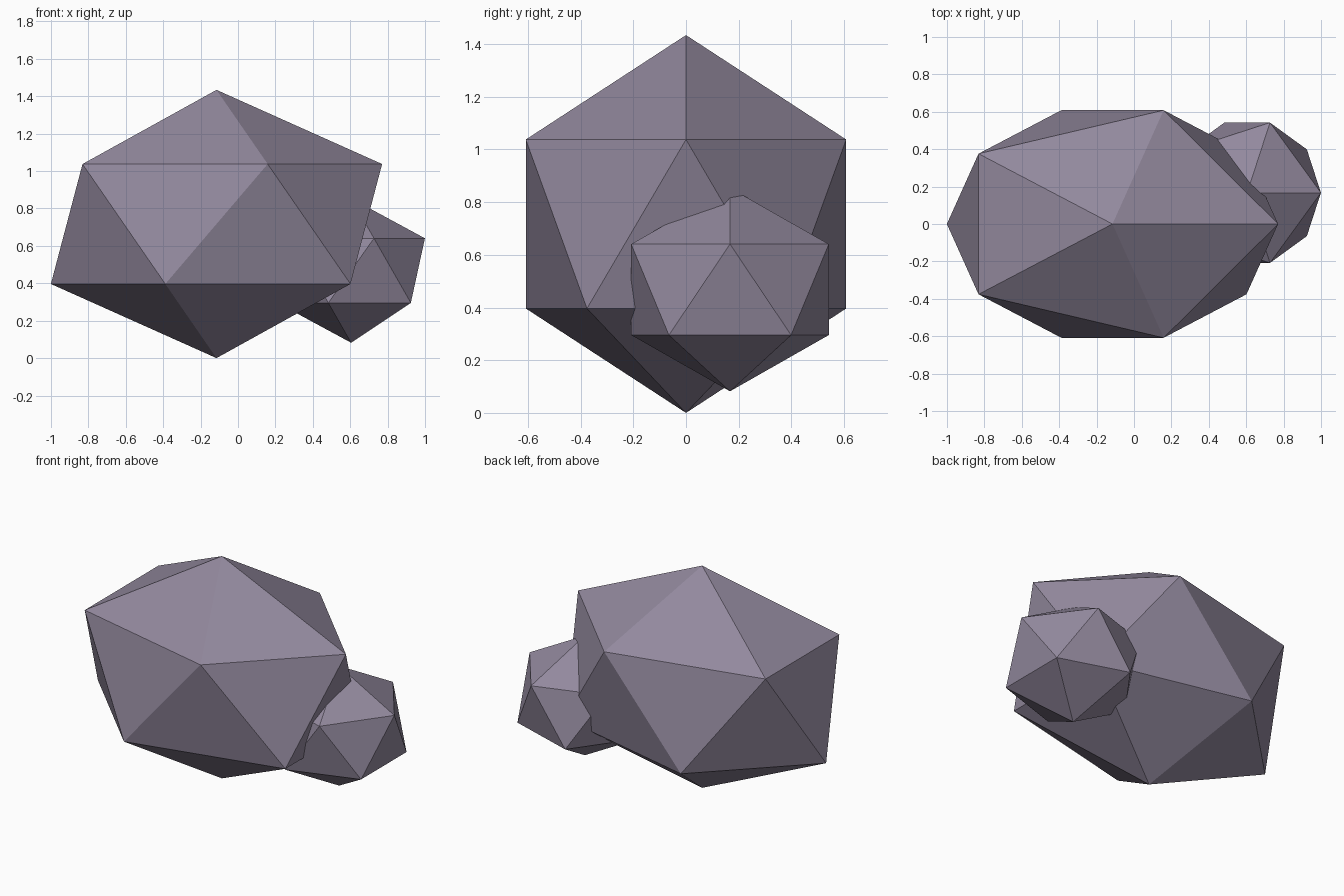
import bpy

if "Cube" in bpy.data.objects:
    bpy.data.objects.remove(bpy.data.objects["Cube"])

# Shared stone colour
stone = bpy.data.materials.new("stone")
stone.diffuse_color = (0.29, 0.25, 0.34, 1.0)
stone.use_nodes = True
stone.node_tree.nodes["Principled BSDF"].inputs["Base Color"].default_value = stone.diffuse_color


def rock(name, centre, radii):
    """Flat-faced icosahedron stretched to three radii."""
    bpy.ops.mesh.primitive_ico_sphere_add(subdivisions=1, radius=1, location=centre)
    obj = bpy.context.object
    obj.name = name
    obj.scale = radii
    bpy.ops.object.transform_apply(location=False, rotation=False, scale=True)
    bpy.ops.object.shade_flat()
    obj.data.materials.append(stone)
    return obj


# Main boulder and the small stone sunk into its right side
rock("large_rock", (-0.115, 0, 0.717), (0.99, 0.715, 0.717))
rock("small_rock", (0.605, 0.167, 0.468), (0.441, 0.441, 0.386))
